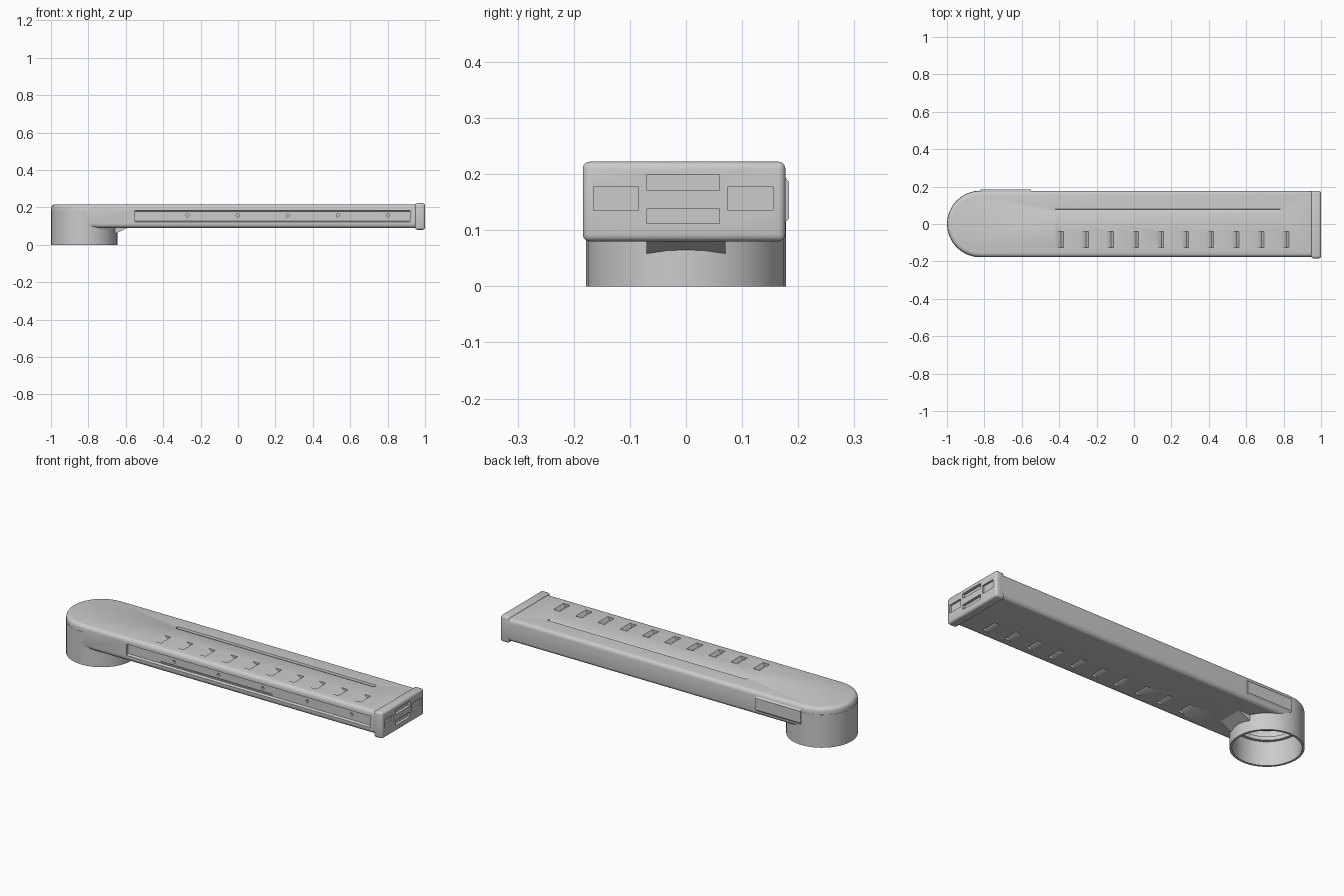
import bpy, bmesh
from math import pi, cos, sin
from mathutils import Matrix

cube = bpy.data.objects.get("Cube")
if cube:
    bpy.data.objects.remove(cube, do_unlink=True)

grey = bpy.data.materials.new("plain grey")
colour = (0.6, 0.6, 0.6, 1)
grey.diffuse_color = colour
grey.use_nodes = True
grey.node_tree.nodes["Principled BSDF"].inputs["Base Color"].default_value = colour

HALF = 0.177            # half width of the body
LOW, HIGH = 0.09, 0.216  # underside and top of the body
HEAD_X = -0.822         # centre of the round head


def make(name, bm):
    bmesh.ops.recalc_face_normals(bm, faces=bm.faces)
    mesh = bpy.data.meshes.new(name)
    bm.to_mesh(mesh)
    bm.free()
    mesh.materials.append(grey)
    obj = bpy.data.objects.new(name, mesh)
    bpy.context.collection.objects.link(obj)
    return obj


def prism(bm, points, direction):
    """Extrude a closed outline along a direction."""
    face = bm.faces.new([bm.verts.new(p) for p in points])
    out = bmesh.ops.extrude_face_region(bm, geom=[face])
    verts = [v for v in out["geom"] if isinstance(v, bmesh.types.BMVert)]
    bmesh.ops.translate(bm, verts=verts, vec=direction)


def box(bm, x, y, z):
    prism(bm, [(x[0], y[0], z[0]), (x[1], y[0], z[0]),
               (x[1], y[1], z[0]), (x[0], y[1], z[0])], (0, 0, z[1] - z[0]))


def cylinder(bm, matrix, radius, depth, sides):
    bmesh.ops.create_cone(bm, cap_ends=True, segments=sides, radius1=radius,
                          radius2=radius, depth=depth, matrix=matrix)


def activate(obj):
    bpy.ops.object.select_all(action="DESELECT")
    obj.select_set(True)
    bpy.context.view_layer.objects.active = obj


def cut(obj, bm):
    cutter = make("cutter", bm)
    cutter.hide_render = True
    mod = obj.modifiers.new("cut", "BOOLEAN")
    mod.operation, mod.solver, mod.object = "DIFFERENCE", "EXACT", cutter
    activate(obj)
    bpy.ops.object.modifier_apply(modifier=mod.name)
    bpy.data.objects.remove(cutter, do_unlink=True)


def smooth(obj, angle=0.6):
    activate(obj)
    bpy.ops.object.shade_smooth_by_angle(angle=angle)


def bevel_level_edges(bm, width, segments):
    """Round the edges that lie level around the top and bottom."""
    edges = [e for e in bm.edges if abs(e.verts[0].co.z - e.verts[1].co.z) < 1e-5]
    bmesh.ops.bevel(bm, geom=edges, offset=width, segments=segments,
                    profile=0.5, affect="EDGES")


# Long body with a round head at one end
bm = bmesh.new()
arc = [pi / 2 + pi * i / 16 for i in range(17)]
outline = [(HEAD_X + HALF * cos(a), HALF * sin(a), LOW) for a in arc]
outline += [(0.965, -HALF, LOW), (0.965, HALF, LOW)]
prism(bm, outline, (0, 0, HIGH - LOW))
bevel_level_edges(bm, 0.022, 4)
body = make("body", bm)

# Scooped notches on the top and underside, near the front edge
bm = bmesh.new()
for i in range(10):
    x = -0.425 + 0.134 * i
    for z, inward in ((HIGH, -1), (LOW, 1)):
        base = z - inward * 0.004
        prism(bm, [(x, -0.125, base), (x + 0.05, -0.125, base),
                   (x + 0.035, -0.125, z + inward * 0.018)], (0, 0.085, 0))
# Long guide groove on the top
prism(bm, [(-0.42, 0.05, HIGH + 0.004), (-0.42, 0.082, HIGH + 0.004),
           (-0.42, 0.078, HIGH - 0.01)], (1.2, 0, 0))
cut(body, bm)

# Channel along the front side
bm = bmesh.new()
prism(bm, [(-0.55, -HALF - 0.01, 0.118), (-0.55, -HALF - 0.01, 0.188),
           (-0.55, -HALF + 0.012, 0.178), (-0.55, -HALF + 0.012, 0.128)],
      (1.47, 0, 0))
cut(body, bm)

# Narrow slot and small round holes in the channel
bm = bmesh.new()
box(bm, (-0.35, 0.32), (-0.2, -HALF + 0.02), (0.132, 0.138))
for i in range(5):
    place = Matrix.Translation((-0.27 + 0.268 * i, -HALF, 0.157))
    cylinder(bm, place @ Matrix.Rotation(pi / 2, 4, "X"), 0.008, 0.05, 12)
cut(body, bm)

# Collar under the head
bm = bmesh.new()
cylinder(bm, Matrix.Translation((HEAD_X, 0, 0.09)), HALF + 0.001, 0.18, 32)
collar = make("collar", bm)

# Open bore through the collar into the head
for part in (body, collar):
    bm = bmesh.new()
    cylinder(bm, Matrix.Translation((HEAD_X, 0, 0.045)), 0.166, 0.29, 32)
    cut(part, bm)
    smooth(part)

# Ledge ring inside the bore
bm = bmesh.new()
cylinder(bm, Matrix.Translation((HEAD_X, 0, 0.14)), 0.167, 0.02, 32)
ledge = make("bore_ledge", bm)
bm = bmesh.new()
cylinder(bm, Matrix.Translation((HEAD_X, 0, 0.14)), 0.15, 0.1, 32)
cut(ledge, bm)
smooth(ledge)

# Gusset joining the collar to the underside of the body
bm = bmesh.new()
prism(bm, [(-0.665, -0.07, 0.1), (-0.57, -0.07, 0.1), (-0.665, -0.07, 0.055)],
      (0, 0.14, 0))
make("gusset", bm)

# Raised pad on the back of the head
bm = bmesh.new()
prism(bm, [(-0.82, HALF - 0.01, 0.1), (-0.82, HALF + 0.007, 0.122),
           (-0.82, HALF + 0.007, 0.185), (-0.82, HALF - 0.01, 0.207)], (0.27, 0, 0))
make("head_side_pad", bm)

# End cap with rounded edges
bm = bmesh.new()
box(bm, (0.947, 1), (-0.184, HALF), (0.08, 0.222))
bmesh.ops.bevel(bm, geom=bm.edges[:], offset=0.012, segments=3,
                profile=0.5, affect="EDGES")
cap = make("end_cap", bm)

# Shallow pockets in the cap face
bm = bmesh.new()
for z in ((0.112, 0.138), (0.172, 0.198)):
    box(bm, (0.985, 1.1), (-0.07, 0.06), z)
for side in (-1, 1):
    y = side * 0.12 - 0.005
    box(bm, (0.99, 1.1), (y - 0.04, y + 0.04), (0.135, 0.178))
cut(cap, bm)
smooth(cap)
